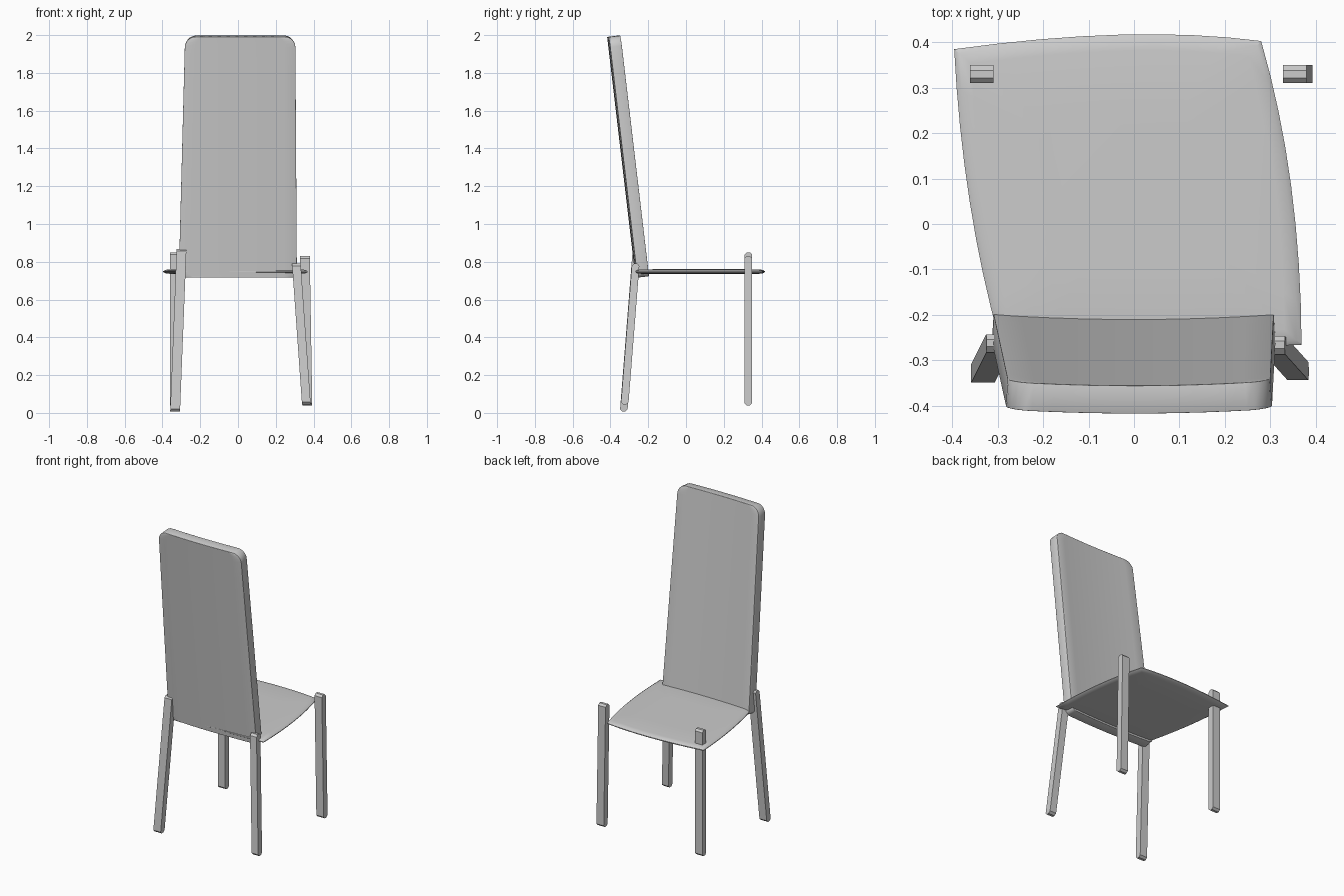
import bpy, bmesh
from math import sin, cos, pi, radians
from mathutils import Vector

if "Cube" in bpy.data.objects:
    bpy.data.objects.remove(bpy.data.objects["Cube"])


def make(name, verts, faces, smooth=30):
    bm = bmesh.new()
    vs = [bm.verts.new(v) for v in verts]
    for f in faces:
        bm.faces.new([vs[i] for i in f])
    me = bpy.data.meshes.new(name)
    bm.to_mesh(me)
    bm.free()
    ob = bpy.data.objects.new(name, me)
    bpy.context.collection.objects.link(ob)
    bpy.ops.object.select_all(action='DESELECT')
    bpy.context.view_layer.objects.active = ob
    ob.select_set(True)
    if smooth:
        bpy.ops.object.shade_smooth_by_angle(angle=radians(smooth))
    return ob


# Leg: bar with chamfered ends, running between two centre points
def leg(name, bottom, top, w=0.052, d=0.04, c=0.012):
    b, t = Vector(bottom), Vector(top)
    axis = (t - b).normalized()
    h = d / 2
    prof = [(b, -h, c), (b, -h + c, 0), (b, h - c, 0), (b, h, c),
            (t, h, -c), (t, h - c, 0), (t, -h + c, 0), (t, -h, -c)]
    verts = [p + axis * s + Vector((x, y, 0))
             for x in (-w / 2, w / 2) for p, y, s in prof]
    n = len(prof)
    faces = [tuple(range(n))[::-1], tuple(range(n, 2 * n))]
    faces += [(i, (i + 1) % n, (i + 1) % n + n, i + n) for i in range(n)]
    return make(name, verts, faces, 0)


leg("front_leg_left", (-0.335, 0.33, 0.04), (-0.335, 0.33, 0.85))
leg("front_leg_right", (0.367, 0.33, 0.04), (0.354, 0.33, 0.83))
leg("back_leg_left", (-0.333, -0.33, 0.008), (-0.299, -0.262, 0.868))
leg("back_leg_right", (0.362, -0.325, 0.045), (0.309, -0.266, 0.79), w=0.046)


# Seat: thin skewed cushion with bowed edges, tapering to a fine rim
def bowed(a, m, b, n=8):
    a, m, b = Vector(a), Vector(m), Vector(b)
    ctrl = 2 * m - (a + b) / 2
    return [a * (1 - k / n) ** 2 + ctrl * (2 * k / n * (1 - k / n)) + b * (k / n) ** 2
            for k in range(n)]


bl, br, fr, fl = (-0.295, -0.262), (0.369, -0.266), (0.28, 0.403), (-0.396, 0.385)
rim = (bowed(bl, (0.04, -0.272), br) + bowed(br, (0.346, 0.085), fr)
       + bowed(fr, (-0.03, 0.417), fl) + bowed(fl, (-0.362, 0.05), bl))
n, centre = len(rim), Vector((-0.01, 0.07))
rings = [(0.5, -0.013), (0.9, -0.012), (0.97, -0.009), (1, -0.002),
         (1, 0.002), (0.97, 0.009), (0.9, 0.012), (0.5, 0.013)]
verts = []
for s, z in rings:
    for p in rim:
        q = centre + (p - centre) * s
        verts.append((q.x, q.y, 0.748 + z))
faces = [tuple(range(n))[::-1], tuple(range((len(rings) - 1) * n, len(rings) * n))]
for r in range(len(rings) - 1):
    for i in range(n):
        j = (i + 1) % n
        faces.append((r * n + i, r * n + j, (r + 1) * n + j, (r + 1) * n + i))
make("seat", verts, faces)

# Backrest: leaning, slightly concave slab with rounded corners
length, rb, rt, cols = 1.284, 0.03, 0.055, 10
arc = [k * pi / 10 for k in range(6)]
rows = [(rb * (1 - cos(a)), rb * (1 - sin(a))) for a in arc]
rows += [(length * k / 8, 0) for k in range(1, 8)]
rows += [(length - rt * (1 - cos(a)), rt * (1 - sin(a))) for a in reversed(arc)]
verts = []
for v, inset in rows:
    t = v / length
    left, right = -0.31 + 0.033 * t + inset, 0.308 - 0.008 * t - inset
    for k in range(cols + 1):
        x = left + (right - left) * k / cols
        verts.append((x, -0.206 - 0.15 * t + 0.010 * (x / 0.3) ** 2, 0.723 + 1.275 * t))
m = cols + 1
faces = [(i * m + j, (i + 1) * m + j, (i + 1) * m + j + 1, i * m + j + 1)
         for i in range(len(rows) - 1) for j in range(cols)]
back = make("backrest", verts, faces)
sol = back.modifiers.new("thickness", 'SOLIDIFY')
sol.thickness, sol.offset = 0.062, -1
bev = back.modifiers.new("soft_edges", 'BEVEL')
bev.width, bev.segments, bev.limit_method, bev.angle_limit = 0.008, 2, 'ANGLE', radians(50)
